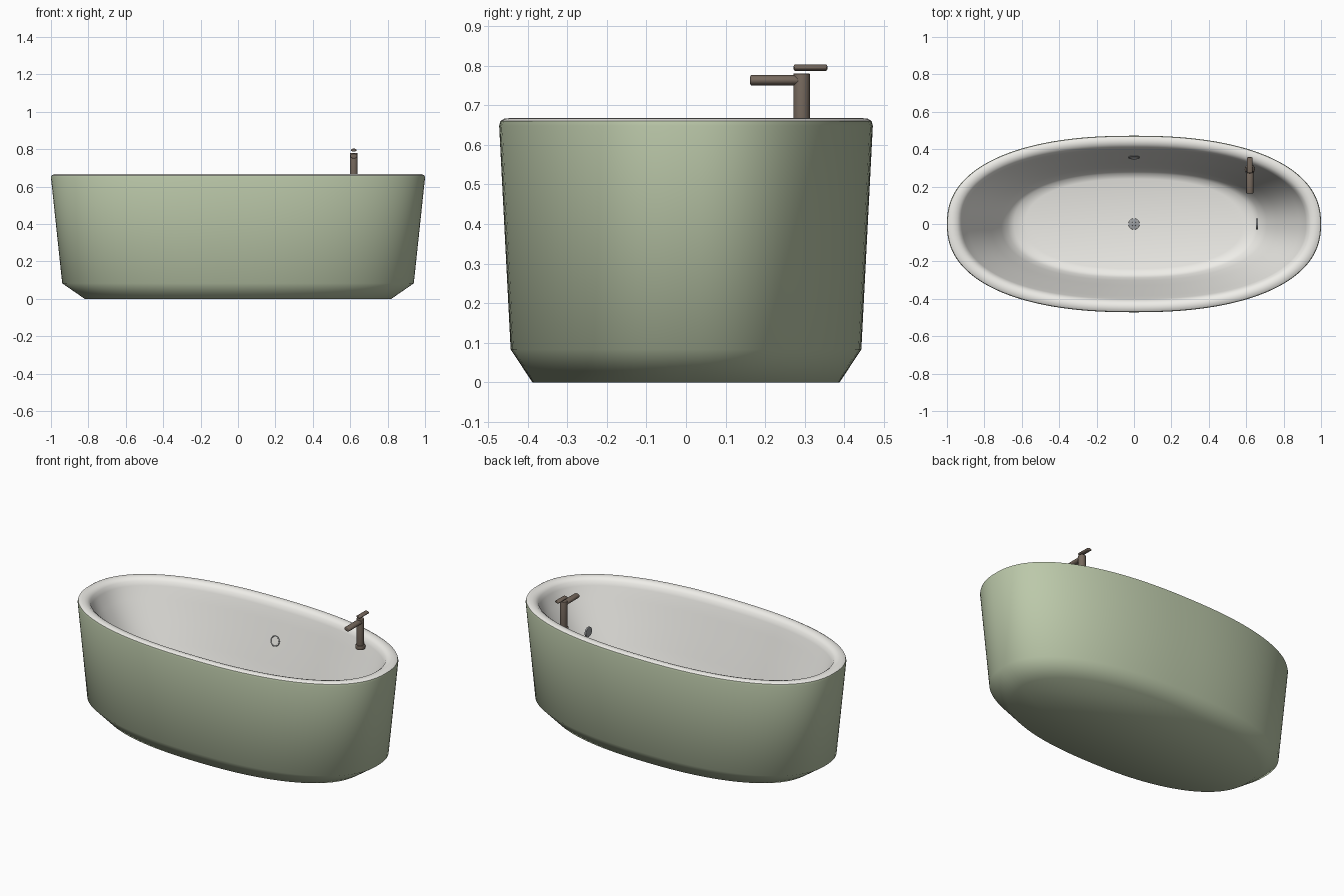
import bpy, bmesh, math
from mathutils import Matrix, Vector

if "Cube" in bpy.data.objects:
    bpy.data.objects.remove(bpy.data.objects["Cube"])

SEG = 128


def material(name, rgb):
    m = bpy.data.materials.new(name)
    m.diffuse_color = (*rgb, 1)
    m.use_nodes = True
    m.node_tree.nodes["Principled BSDF"].inputs["Base Color"].default_value = m.diffuse_color
    return m


green = material("sage_enamel", (0.50, 0.58, 0.40))
white = material("white_enamel", (0.86, 0.85, 0.81))
bronze = material("bronze", (0.18, 0.14, 0.11))
steel = material("steel", (0.35, 0.36, 0.37))


def finish(name, bm, mat, angle):
    me = bpy.data.meshes.new(name)
    bm.to_mesh(me)
    bm.free()
    me.materials.append(mat)
    me.polygons.foreach_set("use_smooth", [True] * len(me.polygons))
    me.set_sharp_from_angle(angle=math.radians(angle))
    ob = bpy.data.objects.new(name, me)
    bpy.context.collection.objects.link(ob)
    return ob


def oval_loft(name, rings, mat, cap_start=False, cap_end=False, n=2.32):
    """Loft superellipse rings given as (half length, half width, z)."""
    bm = bmesh.new()
    loops = []
    for a, b, z in rings:
        loop = []
        for i in range(SEG):
            t = 2 * math.pi * i / SEG
            c, s = math.cos(t), math.sin(t)
            loop.append(bm.verts.new((a * math.copysign(abs(c) ** (2 / n), c),
                                      b * math.copysign(abs(s) ** (2 / n), s), z)))
        loops.append(loop)
    for lo, hi in zip(loops, loops[1:]):
        for i in range(SEG):
            j = (i + 1) % SEG
            bm.faces.new((lo[i], lo[j], hi[j], hi[i]))
    if cap_start:
        bm.faces.new(loops[0][::-1])
    if cap_end:
        bm.faces.new(loops[-1])
    return finish(name, bm, mat, 60)


def rod(name, p0, p1, radius, mat, scale=(1, 1), bevel=0.0):
    """Cylinder from p0 to p1, with optional oval section and rounded ends."""
    p0, p1 = Vector(p0), Vector(p1)
    d = p1 - p0
    bm = bmesh.new()
    bmesh.ops.create_cone(bm, cap_ends=True, segments=32, radius1=radius,
                          radius2=radius, depth=d.length)
    if bevel:
        edges = [e for e in bm.edges if abs(e.verts[0].co.z - e.verts[1].co.z) < 1e-6]
        bmesh.ops.bevel(bm, geom=edges, offset=bevel, segments=3, profile=0.5,
                        affect='EDGES')
    rot = d.to_track_quat('Z', 'Y').to_matrix().to_4x4()
    bm.transform(Matrix.Translation((p0 + p1) / 2) @ rot
                 @ Matrix.Diagonal((scale[0], scale[1], 1, 1)))
    return finish(name, bm, mat, 35)


# Outer shell with a chamfered foot
oval_loft("outer_shell", [(0.82, 0.388, 0), (0.94, 0.443, 0.083),
                          (1.0, 0.472, 0.648), (0.997, 0.469, 0.66)],
          green, cap_start=True)

# Rounded rim flowing into the sloping basin
oval_loft("basin", [(0.997, 0.469, 0.66), (0.985, 0.459, 0.666),
                    (0.965, 0.441, 0.668), (0.945, 0.424, 0.663),
                    (0.928, 0.409, 0.65), (0.919, 0.40, 0.625),
                    (0.885, 0.384, 0.555), (0.825, 0.355, 0.44),
                    (0.765, 0.328, 0.32), (0.71, 0.302, 0.21),
                    (0.675, 0.286, 0.155), (0.64, 0.27, 0.13),
                    (0.58, 0.24, 0.12)], white, cap_end=True)

# Drain in the floor
rod("drain_flange", (0, 0, 0.118), (0, 0, 0.126), 0.03, steel, bevel=0.003)
rod("drain_plug", (0, 0, 0.124), (0, 0, 0.132), 0.012, steel, bevel=0.003)

# Overflow ring on the back wall
bpy.ops.mesh.primitive_torus_add(major_radius=0.028, minor_radius=0.003,
                                 major_segments=32, minor_segments=8,
                                 location=(0, 0.356, 0.452),
                                 rotation=(math.radians(75), 0, 0))
ring = bpy.context.object
ring.name = "overflow_ring"
ring.data.materials.append(steel)
bpy.ops.object.shade_smooth()

# Small disc at the tap end
rod("overflow_disc", (0.652, 0, 0.468), (0.663, 0, 0.468), 0.03, steel, bevel=0.003)

# Tap
X, Y = 0.619, 0.292
rod("tap_flange", (X, Y, 0.598), (X, Y, 0.622), 0.027, bronze, bevel=0.004)
rod("tap_column", (X, Y, 0.60), (X, Y, 0.78), 0.021, bronze, bevel=0.002)
rod("tap_spout", (X, 0.162, 0.763), (X, Y, 0.763), 0.0135, bronze, (1.4, 1), 0.005)
rod("tap_lever", (X, 0.272, 0.795), (X, 0.357, 0.795), 0.008, bronze, (1.9, 1), 0.004)
